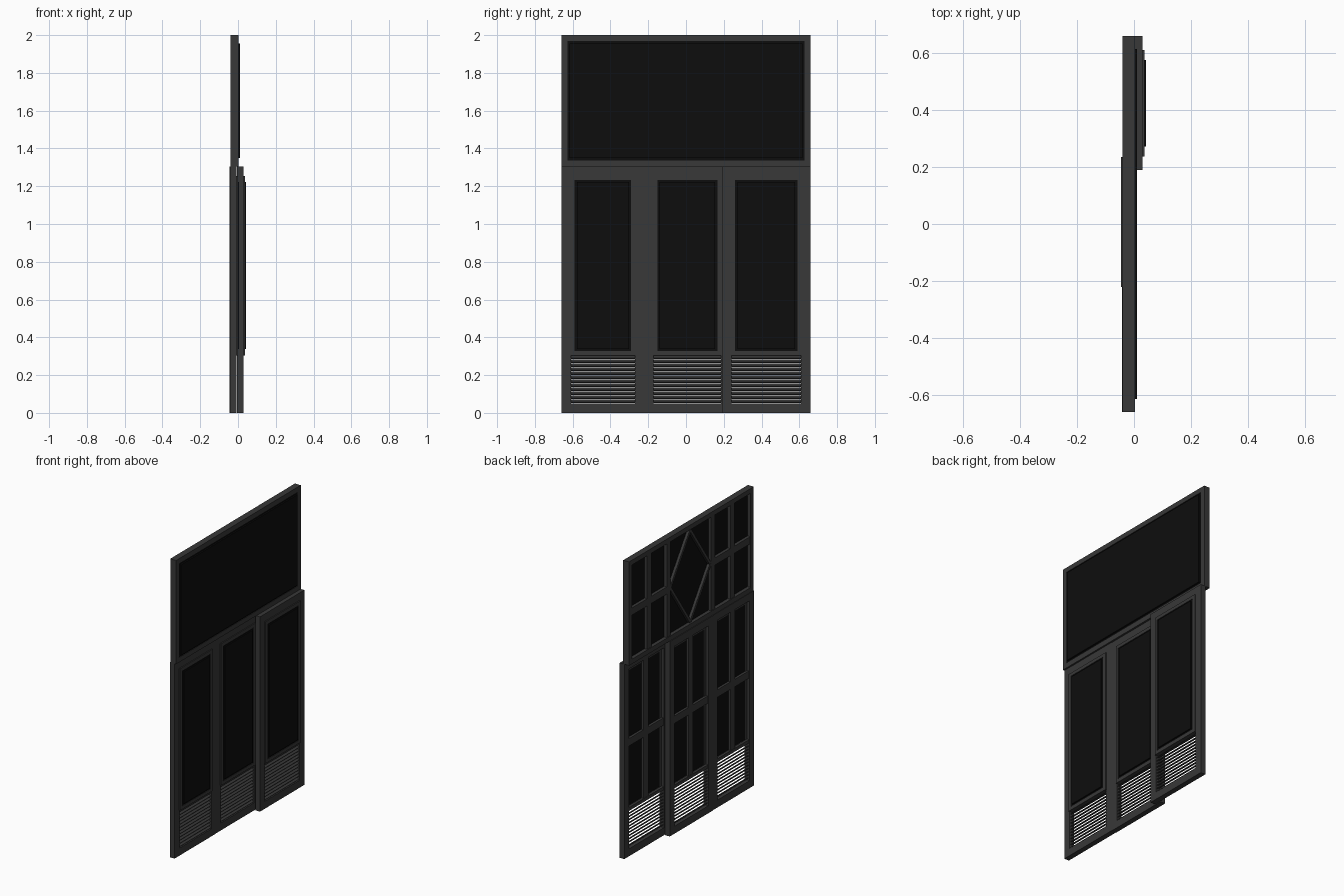
import bpy, bmesh
from math import atan2, hypot, radians
from mathutils import Matrix, Vector

if "Cube" in bpy.data.objects:
    bpy.data.objects.remove(bpy.data.objects["Cube"])


def material(name, value, alpha=1.0):
    m = bpy.data.materials.new(name)
    m.diffuse_color = (value, value, value, alpha)
    m.use_nodes = True
    m.node_tree.nodes["Principled BSDF"].inputs["Base Color"].default_value = m.diffuse_color
    return m


PAINT = material("dark_paint", 0.04)
GLASS = material("dark_glass", 0.004)


def finish(name, bm, mat):
    bmesh.ops.recalc_face_normals(bm, faces=bm.faces)
    me = bpy.data.meshes.new(name)
    bm.to_mesh(me)
    bm.free()
    me.materials.append(mat)
    ob = bpy.data.objects.new(name, me)
    bpy.context.collection.objects.link(ob)
    return ob


def add_box(bm, x, y, z):
    size = Vector((x[1] - x[0], y[1] - y[0], z[1] - z[0]))
    mid = Vector((sum(x), sum(y), sum(z))) / 2
    bmesh.ops.create_cube(bm, size=1, matrix=Matrix.Translation(mid) @ Matrix.Diagonal((*size, 1)))


def add_bar(bm, x, a, b, width):
    """Bar between two (y, z) points."""
    dy, dz = b[0] - a[0], b[1] - a[1]
    mid = Vector((sum(x) / 2, (a[0] + b[0]) / 2, (a[1] + b[1]) / 2))
    bmesh.ops.create_cube(bm, size=1, matrix=Matrix.Translation(mid)
                          @ Matrix.Rotation(atan2(dz, dy), 4, 'X')
                          @ Matrix.Diagonal((x[1] - x[0], hypot(dy, dz), width, 1)))


def add_ring(bm, x, y, z, w):
    """Mitred rectangular frame of border width w."""
    loops = []
    for px, inset in ((x[0], 0), (x[1], 0), (x[1], w), (x[0], w)):
        y0, y1, z0, z1 = y[0] + inset, y[1] - inset, z[0] + inset, z[1] - inset
        loops.append([bm.verts.new((px, *p)) for p in ((y0, z0), (y1, z0), (y1, z1), (y0, z1))])
    for i in range(4):
        a, b = loops[i], loops[(i + 1) % 4]
        for j in range(4):
            k = (j + 1) % 4
            bm.faces.new((a[j], a[k], b[k], b[j]))


def glazing(name, x_back, x_rim, x_front, y, z, inset):
    # full pane with a raised slab in front
    bm = bmesh.new()
    add_box(bm, (x_back, x_rim), y, z)
    add_box(bm, (x_rim, x_front), (y[0] + inset, y[1] - inset), (z[0] + inset, z[1] - inset))
    finish(name, bm, GLASS)


def door_panel(name, x0, y0, y1):
    x1, top, rail = x0 + 0.035, 1.305, 0.305
    iy = (y0 + 0.05, y1 - 0.05)
    mid = (y0 + y1) / 2

    # outer frame and rail between glass and louvres
    bm = bmesh.new()
    add_ring(bm, (x0, x1), (y0, y1), (0, top), 0.05)
    add_box(bm, (x0 + 0.002, x1), iy, (rail, rail + 0.02))
    finish(name + "_frame", bm, PAINT)

    # raised bead around the glass
    bm = bmesh.new()
    add_ring(bm, (x0 + 0.018, x1 + 0.007), (iy[0] - 0.002, iy[1] + 0.002), (rail, top - 0.05), 0.022)
    finish(name + "_bead", bm, PAINT)

    # cross bars behind the glass
    bm = bmesh.new()
    bars = (x0 + 0.004, x0 + 0.021)
    add_box(bm, bars, (mid - 0.024, mid + 0.024), (rail + 0.02, top - 0.05))
    add_box(bm, bars, iy, (0.735, 0.785))
    finish(name + "_glazing_bars", bm, PAINT)

    glazing(name + "_glass", x0 + 0.02, x1 + 0.004, x1 + 0.012,
            (iy[0] + 0.02, iy[1] - 0.02), (rail + 0.02, top - 0.07), 0.013)

    # tilted louvre slats
    bm = bmesh.new()
    count = 12
    pitch = (rail - 0.05) / count
    for i in range(count):
        centre = Vector(((x0 + x1) / 2, mid, 0.05 + pitch * (i + 0.55)))
        bmesh.ops.create_cube(bm, size=1, matrix=Matrix.Translation(centre)
                              @ Matrix.Rotation(radians(30), 4, 'Y')
                              @ Matrix.Diagonal((0.028, iy[1] - iy[0], 0.005, 1)))
    finish(name + "_louvres", bm, PAINT)


# three sliding panels, the last one on the front track
door_panel("left_panel", -0.043, -0.66, -0.22)
door_panel("middle_panel", -0.045, -0.222, 0.236)
door_panel("right_panel", -0.005, 0.19, 0.66)

# transom frame
bm = bmesh.new()
add_ring(bm, (-0.04, 0.003), (-0.66, 0.66), (1.305, 2.0), 0.032)
finish("transom_frame", bm, PAINT)
glazing("transom_glass", -0.016, 0.0, 0.01, (-0.63, 0.63), (1.335, 1.97), 0.014)

# transom mullions, cross bars and central diamond
bm = bmesh.new()
bars = (-0.036, -0.015)
low, high, centre = 1.337, 1.968, 1.6525
for s in (-1, 1):
    add_box(bm, bars, (s * 0.235 - 0.02, s * 0.235 + 0.02), (low, high))
    add_box(bm, bars, (s * 0.44 - 0.022, s * 0.44 + 0.022), (low, high))
    add_box(bm, bars, sorted((s * 0.255, s * 0.628)), (centre - 0.024, centre + 0.024))
    for end in (low + 0.008, high - 0.008):
        add_bar(bm, (-0.034, -0.015), (s * 0.212, centre), (0, end), 0.018)
finish("transom_glazing_bars", bm, PAINT)
